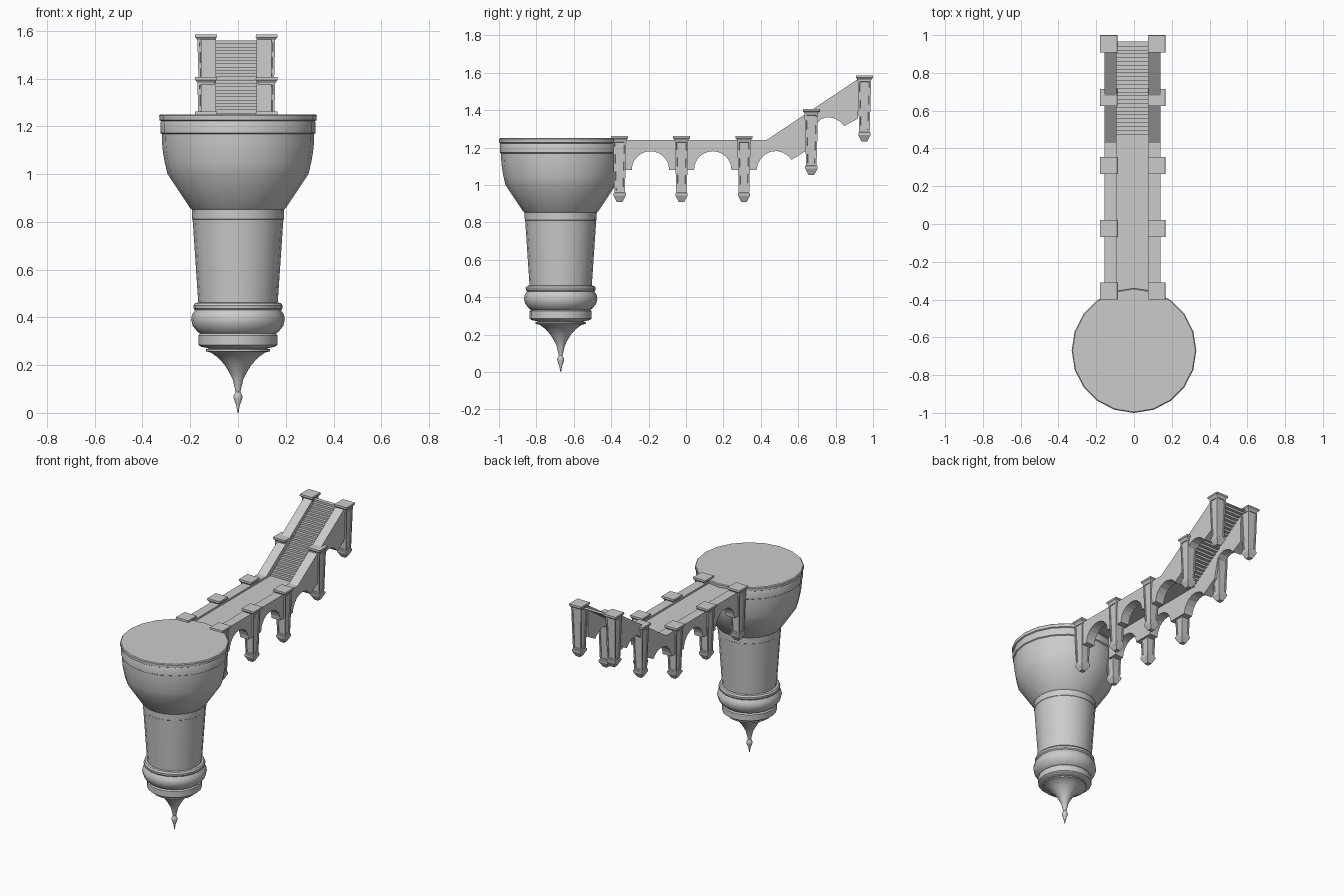
import bpy, bmesh, math

if "Cube" in bpy.data.objects:
    bpy.data.objects.remove(bpy.data.objects["Cube"])

CX = -0.007      # bridge centre line
SIDES = 20


def make_object(name, bm, smooth=0):
    bmesh.ops.recalc_face_normals(bm, faces=bm.faces)
    me = bpy.data.meshes.new(name)
    bm.to_mesh(me)
    bm.free()
    ob = bpy.data.objects.new(name, me)
    bpy.context.collection.objects.link(ob)
    if smooth:
        bpy.ops.object.select_all(action='DESELECT')
        ob.select_set(True)
        bpy.context.view_layer.objects.active = ob
        bpy.ops.object.shade_smooth_by_angle(angle=math.radians(smooth))
    return ob


def loft(bm, rings):
    """Skin a list of point rings and cap both ends."""
    vs = [[bm.verts.new(p) for p in r] for r in rings]
    n = len(vs[0])
    sides = []
    for a, b in zip(vs, vs[1:]):
        sides.append([bm.faces.new((a[i], a[(i + 1) % n], b[(i + 1) % n], b[i])) for i in range(n)])
    bm.faces.new(vs[0])
    bm.faces.new(vs[-1])
    return sides


def lathe(name, profile):
    bm = bmesh.new()
    loft(bm, [[(r * math.sin(2 * math.pi * i / SIDES),
                -0.67 - r * math.cos(2 * math.pi * i / SIDES), z)
               for i in range(SIDES)] for r, z in profile])
    return make_object(name, bm, 32)


# Round turret: pointed finial, moulded base, shaft, bowl and platform
lathe("finial", [(.002, 0), (.007, .03), (.018, .06), (.019, .07), (.010, .088),
                 (.014, .105), (.022, .14), (.034, .165), (.055, .20),
                 (.082, .23), (.112, .252), (.135, .258), (.135, .266), (.12, .27)])
lathe("base_moulding", [(.12, .27), (.155, .277), (.166, .285), (.166, .325), (.158, .332),
                        (.17, .34), (.190, .365), (.196, .39), (.193, .41), (.18, .43),
                        (.186, .437), (.187, .45), (.18, .46), (.166, .462)])
lathe("shaft", [(.166, .455), (.190, .81), (.192, .812), (.193, .855)])
lathe("bowl", [(.193, .852), (.202, .86), (.295, 1.0), (.306, 1.045), (.314, 1.09),
               (.318, 1.13), (.319, 1.17)])
lathe("platform", [(.319, 1.168), (.325, 1.172), (.325, 1.215), (.322, 1.222),
                   (.329, 1.226), (.330, 1.245), (.325, 1.25)])


# Arched side walls, extruded from a side outline
def arch(cy, r=.1, cz=1.08, n=12):
    return [(cy + r * math.cos(math.pi * i / n), cz + r * math.sin(math.pi * i / n))
            for i in range(n + 1)]


raking = [(.92, 1.355), (.847, 1.315), (.82, 1.341), (.79, 1.357), (.757, 1.362), (.725, 1.353),
          (.70, 1.33), (.67, 1.20), (.564, 1.134), (.547, 1.155), (.52, 1.172), (.487, 1.181),
          (.455, 1.178), (.42, 1.162), (.395, 1.133), (.382, 1.105), (.377, 1.08)]
outline = ([(-.355, 1.24), (.43, 1.24), (.925, 1.57)] + raking + [(.31, 1.08)]
           + arch(.143) + [(-.024, 1.08)] + arch(-.19) + [(-.355, 1.08)])
for side, s in (("left", -1), ("right", 1)):
    bm = bmesh.new()
    loft(bm, [[(CX + s * x, y, z) for y, z in outline] for x in (.085, .148)])
    make_object(side + "_arched_wall", bm)

# Square piers with cap, panelled tapering shaft and pointed foot
sections = [(0, .045), (-.012, .046), (-.015, .042), (-.024, .036), (-.302, .028),
            (-.306, .033), (-.318, .033), (-.353, .015)]
piers = [(-.355, 1.262), (-.024, 1.262), (.31, 1.262), (.67, 1.406), (.954, 1.585)]
for side, s in (("left", -1), ("right", 1)):
    for k, (y, top) in enumerate(piers):
        bm = bmesh.new()
        x = CX + s * .127
        sides = loft(bm, [[(x - h, y - h, top + z), (x + h, y - h, top + z),
                           (x + h, y + h, top + z), (x - h, y + h, top + z)]
                          for z, h in sections])
        bmesh.ops.recalc_face_normals(bm, faces=bm.faces)
        bmesh.ops.inset_individual(bm, faces=sides[3], thickness=.013)
        bmesh.ops.inset_individual(bm, faces=sides[3], thickness=.002, depth=-.005)
        make_object(f"{side}_pier_{k + 1}", bm)

# Walkway and stair: one stepped strip between the walls
STEPS = 24
path = [(-.375, 1.228)]
for i in range(STEPS):
    y = .475 + i * .485 / STEPS
    path += [(y, 1.228 + i * .332 / STEPS), (y, 1.228 + (i + 1) * .332 / STEPS)]
path.append((.965, 1.56))
bm = bmesh.new()
rows = [[bm.verts.new((CX + x, y, z)) for x in (-.09, .09)] for y, z in path]
for a, b in zip(rows, rows[1:]):
    bm.faces.new((a[0], a[1], b[1], b[0]))
make_object("walkway_and_stair", bm)
